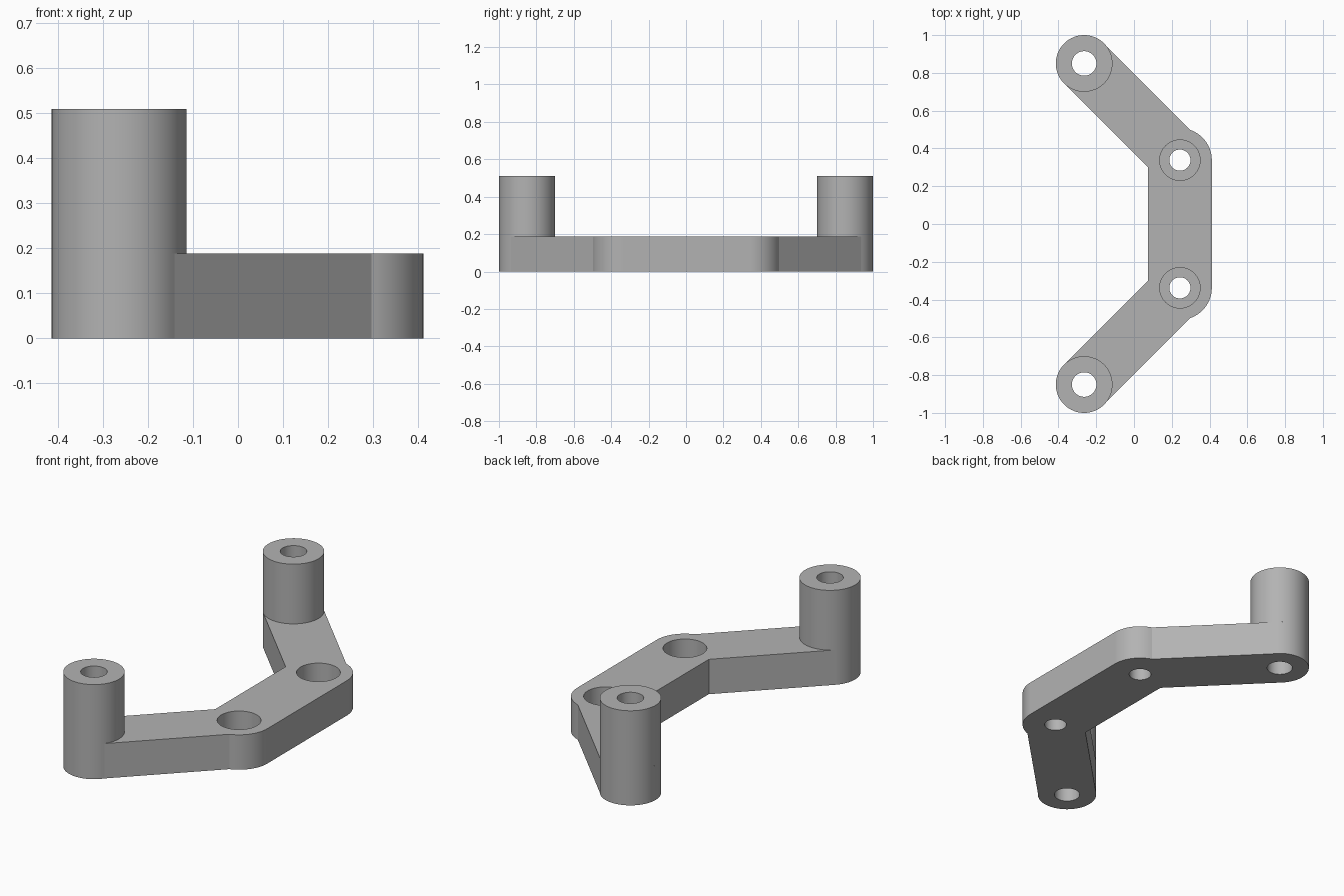
import bpy, bmesh, math

cube = bpy.data.objects.get("Cube")
if cube:
    bpy.data.objects.remove(cube, do_unlink=True)

PLATE_H, POST_H = 0.188, 0.51
POST, POST_R, BORE_R = (-0.264, 0.85), 0.15, 0.065
BOLT, CORNER_R = (0.243, 0.338), 0.169
HEAD_R, SHANK_R, SEAT_Z = 0.107, 0.056, 0.07
OUTER_SUM = 0.795            # outer arm edge lies on x + y = OUTER_SUM
SEGMENTS = 64

grey = bpy.data.materials.new("plain grey")
grey.use_nodes = True
grey.diffuse_color = (0.45, 0.45, 0.45, 1)
grey.node_tree.nodes["Principled BSDF"].inputs["Base Color"].default_value = grey.diffuse_color


def arc(centre, r, start, end):
    n = max(2, math.ceil((end - start) / math.tau * SEGMENTS))
    angles = [start + (end - start) * i / n for i in range(n + 1)]
    return [(centre[0] + r * math.cos(a), centre[1] + r * math.sin(a)) for a in angles]


def circle(centre, r):
    return arc(centre, r, 0, math.tau)[:-1]


def make_object(name, bm):
    bmesh.ops.recalc_face_normals(bm, faces=bm.faces)
    mesh = bpy.data.meshes.new(name)
    bm.to_mesh(mesh)
    bm.free()
    mesh.materials.append(grey)
    obj = bpy.data.objects.new(name, mesh)
    bpy.context.collection.objects.link(obj)
    return obj


def prism(name, outline, z0, z1):
    bm = bmesh.new()
    face = bm.faces.new([bm.verts.new((x, y, z0)) for x, y in outline])
    new = bmesh.ops.extrude_face_region(bm, geom=[face], use_keep_orig=True)["geom"]
    top = [v for v in new if isinstance(v, bmesh.types.BMVert)]
    bmesh.ops.translate(bm, verts=top, vec=(0, 0, z1 - z0))
    return make_object(name, bm)


def cut(target, cutter):
    mod = target.modifiers.new("cut", "BOOLEAN")
    mod.operation, mod.solver, mod.object = "DIFFERENCE", "EXACT", cutter
    bpy.context.view_layer.objects.active = target
    bpy.ops.object.modifier_apply(modifier=mod.name)
    bpy.data.objects.remove(cutter, do_unlink=True)


def finish(obj):
    bpy.ops.object.select_all(action="DESELECT")
    obj.select_set(True)
    bpy.context.view_layer.objects.active = obj
    bpy.ops.object.shade_smooth_by_angle(angle=math.radians(7))
    mod = obj.modifiers.new("flat sides", "WEIGHTED_NORMAL")
    mod.keep_sharp = True


def edge_angle(centre, r):
    # angle where the outer arm edge meets a circle, measured from 45 degrees
    return math.acos((OUTER_SUM - sum(centre)) / math.sqrt(2) / r)


# Angled plate: rear half of the outline, then its mirror image
diag = math.radians(45)
inner_x = BOLT[0] - CORNER_R
post_arc = arc(POST, POST_R, diag - edge_angle(POST, POST_R), diag + math.pi)
inner_y = sum(post_arc[-1]) - inner_x
half = arc(BOLT, CORNER_R, 0, diag + edge_angle(BOLT, CORNER_R))
half += post_arc + [(inner_x, inner_y)]
plate = prism("angled_plate", half + [(x, -y) for x, y in reversed(half)], 0, PLATE_H)

for side, label in ((1, "rear"), (-1, "front")):
    bolt = (BOLT[0], side * BOLT[1])
    post = (POST[0], side * POST[1])

    # Counterbored bolt hole and post bore through the plate
    cut(plate, prism("head_cutter", circle(bolt, HEAD_R), SEAT_Z, PLATE_H + 0.1))
    cut(plate, prism("shank_cutter", circle(bolt, SHANK_R), -0.1, PLATE_H))
    cut(plate, prism("bore_cutter", circle(post, BORE_R), -0.1, PLATE_H + 0.1))

    # Hollow post standing on the plate end
    bm = bmesh.new()
    section = [(BORE_R, PLATE_H), (BORE_R, POST_H), (POST_R, POST_H), (POST_R, PLATE_H)]
    verts = [bm.verts.new((post[0] + r, post[1], z)) for r, z in section]
    edges = [bm.edges.new(pair) for pair in zip(verts, verts[1:])]
    bmesh.ops.spin(bm, geom=verts + edges, cent=(*post, 0), axis=(0, 0, 1),
                   angle=math.tau, steps=SEGMENTS, use_merge=True)
    bmesh.ops.remove_doubles(bm, verts=bm.verts, dist=1e-5)
    tube = make_object(label + "_post", bm)
    # outward normals: the top rim must face up
    rim = max(tube.data.polygons, key=lambda p: p.center.z)
    if rim.normal.z < 0:
        tube.data.flip_normals()
    finish(tube)

finish(plate)
